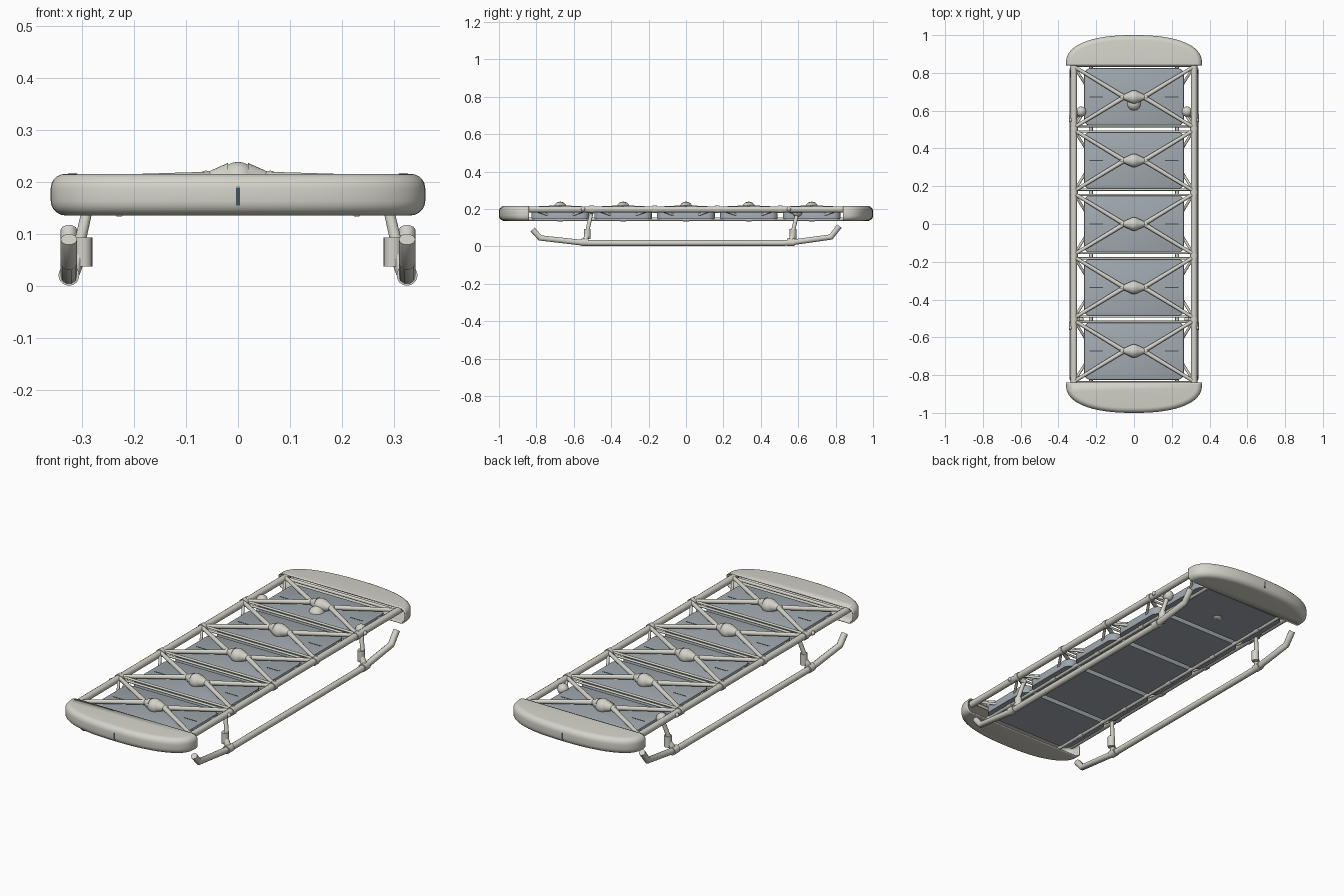
import bpy, bmesh, math
from mathutils import Vector, Matrix

if "Cube" in bpy.data.objects:
    bpy.data.objects.remove(bpy.data.objects["Cube"])


def material(name, col):
    m = bpy.data.materials.new(name)
    m.diffuse_color = (*col, 1)
    m.use_nodes = True
    m.node_tree.nodes["Principled BSDF"].inputs["Base Color"].default_value = m.diffuse_color
    return m


SHELL = material("warm_grey", (0.66, 0.65, 0.59))
PANEL = material("slate", (0.36, 0.40, 0.43))
DARK = material("dark", (0.06, 0.09, 0.10))
BLUE = material("blue", (0.10, 0.45, 0.60))


def finish(ob, mat, angle=40):
    ob.data.materials.clear()
    ob.data.materials.append(mat)
    bpy.ops.object.select_all(action='DESELECT')
    bpy.context.view_layer.objects.active = ob
    ob.select_set(True)
    bpy.ops.object.shade_smooth_by_angle(angle=math.radians(angle))
    return ob


def add_mesh(name, bm, mat):
    me = bpy.data.meshes.new(name)
    bmesh.ops.recalc_face_normals(bm, faces=bm.faces)
    bm.to_mesh(me)
    bm.free()
    ob = bpy.data.objects.new(name, me)
    bpy.context.collection.objects.link(ob)
    return finish(ob, mat)


def tubes(name, paths, r, mat=SHELL):
    """Round tubes along several point paths, as one mesh."""
    cu = bpy.data.curves.new(name, 'CURVE')
    cu.dimensions = '3D'
    cu.bevel_depth, cu.bevel_resolution, cu.use_fill_caps = r, 3, True
    for pts in paths:
        s = cu.splines.new('POLY')
        s.points.add(len(pts) - 1)
        for p, co in zip(s.points, pts):
            p.co = (*co, 1)
    tmp = bpy.data.objects.new(name + "_curve", cu)
    bpy.context.collection.objects.link(tmp)
    bpy.context.view_layer.update()
    me = bpy.data.meshes.new_from_object(tmp.evaluated_get(bpy.context.evaluated_depsgraph_get()))
    bpy.data.objects.remove(tmp)
    ob = bpy.data.objects.new(name, me)
    bpy.context.collection.objects.link(ob)
    return finish(ob, mat)


def ball(name, loc, r, mat=SHELL):
    bm = bmesh.new()
    bmesh.ops.create_uvsphere(bm, u_segments=20, v_segments=12, radius=r, matrix=Matrix.Translation(loc))
    return add_mesh(name, bm, mat)


def cone(name, a, b, r1, r2, mat=SHELL):
    a, b = Vector(a), Vector(b)
    m = Matrix.Translation((a + b) / 2) @ (b - a).to_track_quat('Z', 'Y').to_matrix().to_4x4()
    bm = bmesh.new()
    bmesh.ops.create_cone(bm, cap_ends=True, segments=20, radius1=r1, radius2=r2, depth=(b - a).length, matrix=m)
    return add_mesh(name, bm, mat)


def box(name, loc, size, mat):
    bm = bmesh.new()
    bmesh.ops.create_cube(bm, size=1, matrix=Matrix.Translation(loc) @ Matrix.Diagonal((*size, 1)))
    return add_mesh(name, bm, mat)


def bend(a, c, b, n=8):
    a, b, c = Vector(a), Vector(b), Vector(c)
    return [a * (1 - t)**2 + c * 2 * t * (1 - t) + b * t * t for t in (i / n for i in range(n + 1))]


STEP = 0.336
CELLS = [STEP * i for i in range(-2, 3)]
NODES = [STEP * (i - 2.5) for i in range(6)]
RX, RZ = 0.318, 0.198
LX, LZ = 0.228, 0.146

# hollow rounded end caps
for side, nm in ((-1, "front"), (1, "back")):
    bm = bmesh.new()
    plan = [(0.36, 0.84)]
    for i in range(33):
        a = math.pi * i / 32
        c, s = math.cos(a), math.sin(a)
        plan.append((0.36 * math.copysign(abs(c)**0.85, c), 0.85 + 0.15 * max(s, 0)**0.85))
    plan.append((-0.36, 0.84))
    base = bm.faces.new([bm.verts.new((x, side * y, 0.136)) for x, y in plan])
    ext = bmesh.ops.extrude_face_region(bm, geom=[base])["geom"]
    bmesh.ops.translate(bm, vec=(0, 0, 0.08), verts=[v for v in ext if isinstance(v, bmesh.types.BMVert)])
    if base not in {f for e in base.edges for f in e.link_faces} or len(bm.faces) == len(plan) + 1:
        bmesh.ops.contextual_create(bm, geom=[e for e in bm.edges if e.is_boundary])
    inner = [f for f in bm.faces if all(abs(abs(v.co.y) - 0.84) < 1e-4 for v in f.verts)]
    rim = [e for e in bm.edges
           if abs(e.verts[0].co.z - e.verts[1].co.z) < 1e-5
           and not all(abs(abs(v.co.y) - 0.84) < 1e-4 for v in e.verts)]
    bmesh.ops.delete(bm, geom=inner, context='FACES_ONLY')
    bmesh.ops.bevel(bm, geom=rim, offset=0.028, segments=5, profile=0.5, affect='EDGES', clamp_overlap=True)
    cap = add_mesh(nm + "_end_cap", bm, SHELL)
    sol = cap.modifiers.new("wall", 'SOLIDIFY')
    sol.thickness, sol.offset = 0.006, -1
    box(nm + "_cap_slot", (0, side * 0.993, 0.172), (0.008, 0.016, 0.034), DARK)
    ball(nm + "_cap_lamp", (0, side * 0.996, 0.188), 0.005, BLUE)

# slate panels with rounded corners, plus slots
for yc in CELLS:
    bm = bmesh.new()
    bmesh.ops.create_cube(bm, size=1, matrix=Matrix.Translation((0, yc, 0.166)) @ Matrix.Diagonal((0.53, 0.308, 0.042, 1)))
    up = [e for e in bm.edges if abs(e.verts[0].co.z - e.verts[1].co.z) > 0.01]
    bmesh.ops.bevel(bm, geom=up, offset=0.04, segments=6, profile=0.5, affect='EDGES')
    top = [e for e in bm.edges if all(v.co.z > 0.18 for v in e.verts)]
    bmesh.ops.bevel(bm, geom=top, offset=0.006, segments=2, profile=0.5, affect='EDGES')
    add_mesh("deck_panel", bm, PANEL)
    for s in (-1, 1):
        box("panel_slot", (s * 0.2, yc, 0.187), (0.07, 0.005, 0.002), DARK)

# long rails, upper and lower
for s, nm in ((-1, "left"), (1, "right")):
    tubes(nm + "_upper_rail", [[(s * RX, -0.86, RZ), (s * RX, 0.86, RZ)]], 0.017)
    tubes(nm + "_lower_rail", [[(s * LX, -0.85, LZ), (s * LX, 0.85, LZ)]], 0.010)
    # collars on the rails
    tubes(nm + "_rail_collars", [[(s * RX, y - 0.012, RZ), (s * RX, y + 0.012, RZ)] for y in NODES[1:-1]], 0.021)
    tubes(nm + "_lower_collars", [[(s * LX, y - 0.015, LZ), (s * LX, y + 0.015, LZ)] for y in CELLS], 0.013)
    # curved side struts from upper nodes to lower rail
    tubes(nm + "_side_struts",
          [bend((s * RX, yc + d * 0.160, RZ), (s * 0.275, yc + d * 0.10, 0.185), (s * LX, yc + d * 0.015, LZ))
           for yc in CELLS for d in (-1, 1)], 0.007)

# paired cross bars at the nodes
tubes("cross_bars", [[(-RX, y + d, 0.2), (RX, y + d, 0.2)] for y in NODES[1:-1] for d in (-0.014, 0.014)], 0.006)
tubes("end_bars", [[(-RX, y, 0.195), (RX, y, 0.195)] for y in (NODES[0], NODES[-1])], 0.008)

# hubs and diagonal braces over each panel
for yc in CELLS:
    ball("hub_ball", (0, yc, 0.203), 0.036)
    for s in (-1, 1):
        cone("hub_neck", (s * 0.02, yc, 0.207), (s * 0.062, yc, 0.208), 0.03, 0.010)
        ball("brace_joint", (s * 0.062, yc, 0.207), 0.015)
        for d in (-1, 1):
            cone("diagonal_brace", (s * 0.055, yc + d * 0.002, 0.208), (s * RX, yc + d * 0.162, 0.203), 0.012, 0.009)
ball("sensor_dome", (0, 0.637, 0.175), 0.038)

# landing skids, legs and sleeves
for s, nm in ((-1, "left"), (1, "right")):
    X = s * 0.325
    tubes(nm + "_skid", [[(X, -0.82, 0.09), (X, -0.78, 0.045), (X, -0.55, 0.019), (X, -0.52, 0.018),
                          (X, 0.52, 0.018), (X, 0.55, 0.019), (X, 0.775, 0.05), (X, 0.82, 0.108)]], 0.016)
    for end, ytop, yfoot in (("front", -0.505, -0.54), ("back", 0.595, 0.56)):
        a = Vector((s * 0.282, ytop, 0.18))
        b = Vector((s * 0.305, yfoot + 0.012, 0.08))
        cone(f"{nm}_{end}_leg", b, a, 0.011, 0.010)
        cone(f"{nm}_{end}_sleeve", (s * 0.298, yfoot + 0.012, 0.038), (s * 0.298, yfoot + 0.012, 0.094), 0.018, 0.018)
        cone(f"{nm}_{end}_foot", (X, yfoot, 0.015), (s * 0.304, yfoot + 0.01, 0.06), 0.017, 0.013)
        cone(f"{nm}_{end}_clamp", (X, yfoot - 0.02, 0.021), (X, yfoot + 0.02, 0.021), 0.020, 0.020)
        ball(f"{nm}_{end}_leg_joint", (s * 0.28, ytop, 0.185), 0.027 if end == "back" else 0.014)
        cone(f"{nm}_{end}_leg_mount", (s * 0.28, ytop, 0.18), (s * RX, ytop, RZ), 0.012, 0.012)
    # small pegs on the outer rail
    for y in (-0.55, 0.55):
        ball(nm + "_rail_peg", (s * 0.333, y, RZ), 0.011)
